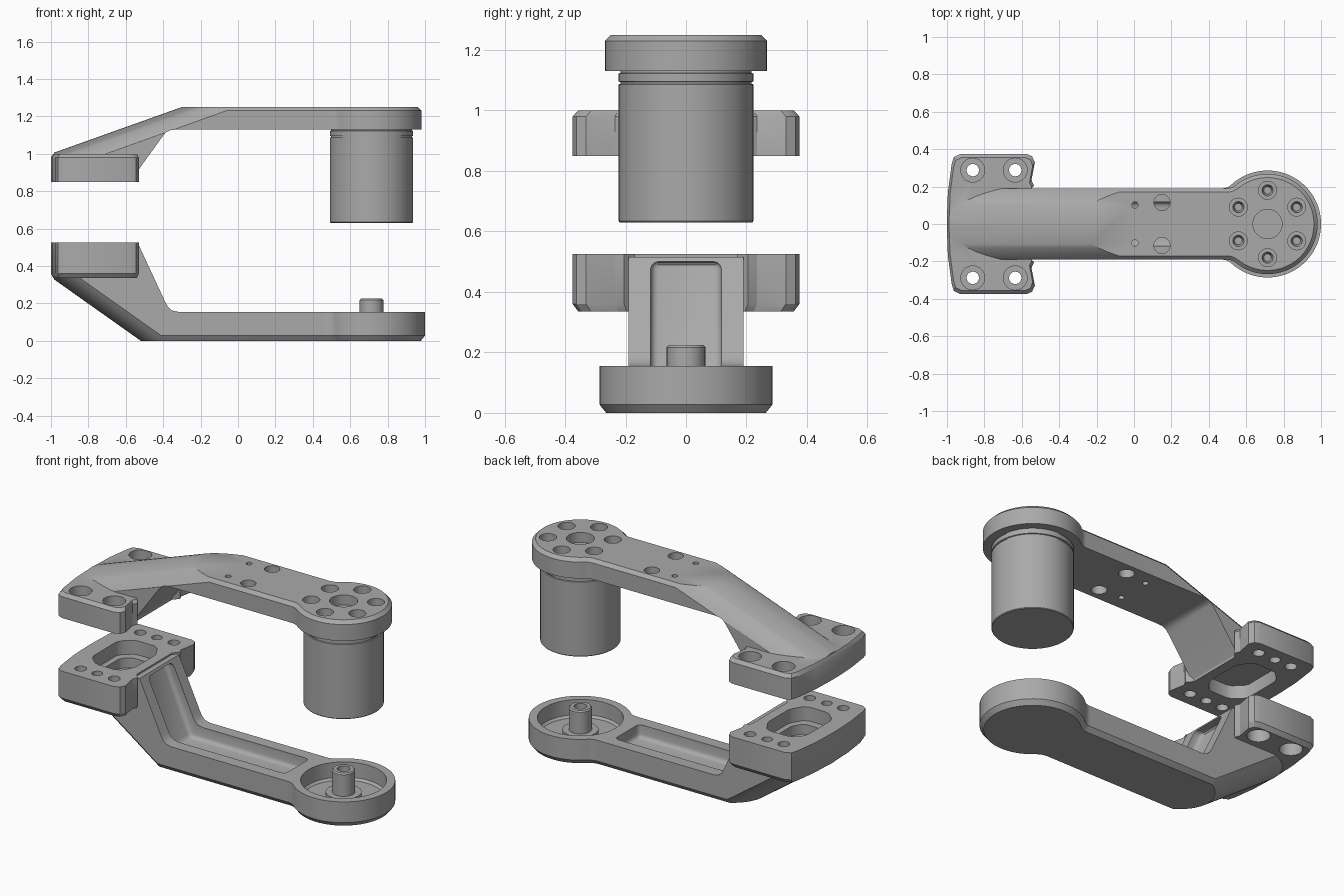
import bpy, bmesh
from math import sin, cos, pi, sqrt, atan2

cube = bpy.data.objects.get("Cube")
if cube:
    bpy.data.objects.remove(cube, do_unlink=True)

grey = bpy.data.materials.new("machined_grey")
grey.use_nodes = True
grey.diffuse_color = (0.4, 0.4, 0.4, 1)
grey.node_tree.nodes["Principled BSDF"].inputs["Base Color"].default_value = (0.4, 0.4, 0.4, 1)

HEAD_X = 0.714


# --- helpers ---
def loft(bm, rings):
    """Closed solid through rings of equal point count."""
    rows = [[bm.verts.new(p) for p in ring] for ring in rings]
    n = len(rows[0])
    for a, b in zip(rows, rows[1:]):
        for i in range(n):
            j = (i + 1) % n
            bm.faces.new((a[i], a[j], b[j], b[i]))
    bm.faces.new(rows[0][::-1])
    bm.faces.new(rows[-1])


def lathe(bm, x, y, profile, n=32):
    loft(bm, [[(x + r * cos(2 * pi * i / n), y + r * sin(2 * pi * i / n), z)
               for i in range(n)] for r, z in profile])


def finish(name, bm):
    bmesh.ops.recalc_face_normals(bm, faces=bm.faces)
    mesh = bpy.data.meshes.new(name)
    bm.to_mesh(mesh)
    bm.free()
    mesh.materials.append(grey)
    obj = bpy.data.objects.new(name, mesh)
    bpy.context.collection.objects.link(obj)
    return obj


def solid(name, rings):
    bm = bmesh.new()
    loft(bm, rings)
    return finish(name, bm)


def apply_modifiers(obj):
    bpy.context.view_layer.objects.active = obj
    for m in list(obj.modifiers):
        bpy.ops.object.modifier_apply(modifier=m.name)


def combine(obj, tool, operation):
    m = obj.modifiers.new("combine", 'BOOLEAN')
    m.operation, m.object, m.solver = operation, tool, 'EXACT'
    apply_modifiers(obj)
    bpy.data.objects.remove(tool, do_unlink=True)


def smooth(obj):
    bpy.ops.object.select_all(action='DESELECT')
    obj.select_set(True)
    bpy.context.view_layer.objects.active = obj
    bpy.ops.object.shade_smooth_by_angle(angle=0.55)


def mirrored(half):
    """Close a half outline (positive y) across the x axis."""
    return half + [(x, -y) for x, y in reversed(half)]


def at(outline, z, scale=1.0, cx=-0.76):
    return [(cx + (x - cx) * scale, y * scale, z) for x, y in outline]


def side_prism(name, profile, half_width):
    return solid(name, [[(x, s * half_width, z) for x, z in profile] for s in (-1, 1)])


# --- outlines ---
def arm_outline(radius, inset=0.0):
    """Straight arm with a filleted neck into a round head."""
    w, r, f = 0.19 - inset, radius - inset, 0.08 + inset
    fx = HEAD_X - sqrt((r + f) ** 2 - (w + f) ** 2)
    end = atan2(-(w + f), HEAD_X - fx)
    half = [(-0.985, w)]
    for i in range(7):
        a = -pi / 2 + (end + pi / 2) * i / 6
        half.append((fx + f * cos(a), w + f + f * sin(a)))
    for i in range(1, 28):
        a = (end + pi) * (1 - i / 27.5)
        half.append((HEAD_X + r * cos(a), r * sin(a)))
    return mirrored(half)


FLANGE = mirrored([(-1, 0.04), (-0.995, 0.17), (-0.975, 0.32), (-0.963, 0.358),
                   (-0.93, 0.375), (-0.575, 0.375), (-0.545, 0.362), (-0.53, 0.33),
                   (-0.548, 0.235), (-0.535, 0.205), (-0.565, 0.17)])
WINDOW = mirrored([(-0.9, 0.11), (-0.885, 0.14), (-0.84, 0.18), (-0.81, 0.19),
                   (-0.7, 0.19), (-0.67, 0.175), (-0.635, 0.12), (-0.625, 0.09)])


def dome(x0, z0, slope, up, far):
    """Rounded sloping envelope that trims the outside of an arm."""
    R, ring_a, ring_b = 0.225, [], []
    ys = [0.21 * sin(pi / 2 * (i / 12 - 1)) for i in range(25)]
    section = [(y, R - sqrt(R * R - y * y)) for y in ys]
    section = [(-0.5, section[0][1])] + section + [(0.5, section[-1][1])]
    for ring, x in ((ring_a, -1.2), (ring_b, 1.2)):
        ring += [(x, y, z0 + slope * (x - x0) - up * c) for y, c in section]
        ring += [(x, 0.5, far), (x, -0.5, far)]
    return solid("dome", [ring_a, ring_b])


def flange_holes(bm, seat, up):
    """Counterbored outer holes and a blind middle hole on each side."""
    for y in (-0.288, 0.288):
        for x in (-0.862, -0.635):
            lathe(bm, x, y, [(0.033, seat - up * 0.4), (0.033, seat - up * 0.08),
                             (0.064, seat - up * 0.08), (0.064, seat + up * 0.1)])


# --- upper arm ---
upper = solid("upper_arm", [at(arm_outline(0.268), 0.7), at(arm_outline(0.268), 1.23),
                            at(arm_outline(0.268, 0.02), 1.25)])
under = [(-1.1, 0.86), (-0.568, 0.86), (-0.535, 0.91), (-0.405, 1.09), (-0.385, 1.115),
         (-0.36, 1.126), (-0.33, 1.13), (1.1, 1.13), (1.1, 1.4), (-1.1, 1.4)]
combine(upper, side_prism("profile", under, 0.5), 'INTERSECT')
combine(upper, dome(-1, 1.0, 0.357, 1, 0.3), 'INTERSECT')
combine(upper, solid("flange", [at(FLANGE, 0.85), at(FLANGE, 0.98),
                                at(FLANGE, 1.0, 0.95)]), 'UNION')
bm = bmesh.new()
flange_holes(bm, 1.0, 1)
for y in (-0.288, 0.288):
    lathe(bm, -0.75, y, [(0.03, 0.8), (0.03, 0.93)])
for y in (-0.115, 0.115):
    lathe(bm, 0.15, y, [(0.043, 1.0), (0.043, 1.4)])
    lathe(bm, 0.005, y * 0.88, [(0.017, 1.0), (0.017, 1.4)], 16)
for i in range(6):
    a = pi / 6 + i * pi / 3
    lathe(bm, HEAD_X + 0.18 * cos(a), 0.18 * sin(a),
          [(0.02, 1.15), (0.03, 1.19), (0.048, 1.19), (0.048, 1.4)])
lathe(bm, HEAD_X, 0, [(0.078, 1.19), (0.078, 1.4)])
loft(bm, [at(WINDOW, 0.8), at(WINDOW, 0.93)])
combine(upper, finish("cuts", bm), 'DIFFERENCE')
smooth(upper)

# --- motor can below the upper head ---
bm = bmesh.new()
lathe(bm, HEAD_X, 0, [(0.219, 0.63), (0.2225, 0.634), (0.2225, 1.086), (0.217, 1.088),
                      (0.217, 1.094), (0.2225, 1.096), (0.2225, 1.122), (0.217, 1.124),
                      (0.217, 1.14)], 64)
smooth(finish("motor_can", bm))

# --- lower arm ---
lower = solid("lower_arm", [at(arm_outline(0.286, 0.022), 0), at(arm_outline(0.286), 0.028),
                            at(arm_outline(0.286), 0.7)])
over = [(-1.1, 0.515), (-0.532, 0.515), (-0.39, 0.21), (-0.375, 0.182), (-0.355, 0.163),
        (-0.32, 0.155), (1.1, 0.155), (1.1, -0.1), (-1.1, -0.1)]
combine(lower, side_prism("profile", over, 0.5), 'INTERSECT')
combine(lower, dome(-1, 0.34, -0.708, -1, 1.5), 'INTERSECT')
combine(lower, solid("flange", [at(FLANGE, 0.335, 0.95), at(FLANGE, 0.36),
                                at(FLANGE, 0.525)]), 'UNION')
# channel running down the slope and along the arm
channel = side_prism("channel", [(-0.582, 0.5), (-0.4, 0.075), (0.4, 0.075),
                                 (0.4, 0.3), (-0.3, 0.3), (-0.4, 0.5)], 0.117)
bevel = channel.modifiers.new("bevel", 'BEVEL')
bevel.width, bevel.segments = 0.025, 3
apply_modifiers(channel)
combine(lower, channel, 'DIFFERENCE')
bm = bmesh.new()
flange_holes(bm, 0.335, -1)
for y in (-0.288, 0.288):
    lathe(bm, -0.75, y, [(0.03, 0.43), (0.03, 0.6)])
loft(bm, [at(WINDOW, 0.38, 0.75), at(WINDOW, 0.44, 0.75), at(WINDOW, 0.44), at(WINDOW, 0.6)])
lathe(bm, HEAD_X, 0, [(0.225, 0.05), (0.238, 0.063), (0.238, 0.3)], 64)
combine(lower, finish("cuts", bm), 'DIFFERENCE')
smooth(lower)

# --- hollow post in the lower cup ---
bm = bmesh.new()
lathe(bm, HEAD_X, 0, [(0.1, 0.04), (0.1, 0.085), (0.064, 0.085), (0.064, 0.217),
                      (0.057, 0.225), (0.036, 0.225), (0.036, 0.12)])
smooth(finish("pivot_post", bm))
